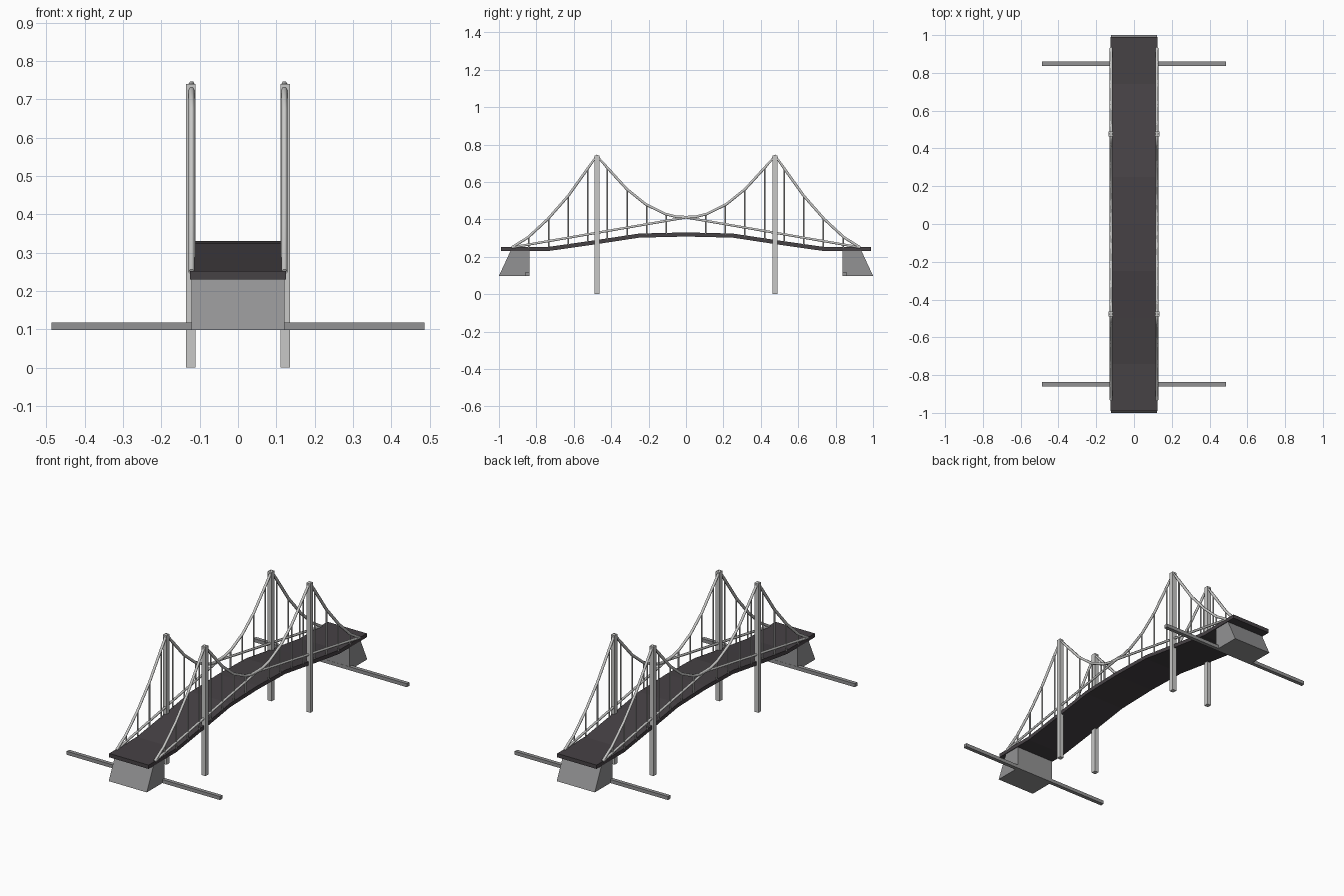
import bpy, bmesh
from mathutils import Vector

if "Cube" in bpy.data.objects:
    bpy.data.objects.remove(bpy.data.objects["Cube"])


def material(name, r, g, b):
    m = bpy.data.materials.new(name)
    m.diffuse_color = (r, g, b, 1)
    m.use_nodes = True
    m.node_tree.nodes["Principled BSDF"].inputs["Base Color"].default_value = m.diffuse_color
    return m


ASPHALT = material("dark asphalt", 0.062, 0.054, 0.060)
CONCRETE = material("grey concrete", 0.29, 0.29, 0.295)
STEEL = material("light steel", 0.58, 0.58, 0.57)


def add_object(name, bm, mat):
    bmesh.ops.recalc_face_normals(bm, faces=bm.faces)
    me = bpy.data.meshes.new(name)
    bm.to_mesh(me)
    bm.free()
    me.materials.append(mat)
    ob = bpy.data.objects.new(name, me)
    bpy.context.collection.objects.link(ob)
    return ob


def extrude_x(name, profile, half, mat):
    """Extrude a closed (y, z) outline across x."""
    bm = bmesh.new()
    face = bm.faces.new([bm.verts.new((-half, y, z)) for y, z in profile])
    ext = bmesh.ops.extrude_face_region(bm, geom=[face])["geom"]
    bmesh.ops.translate(bm, vec=(2 * half, 0, 0),
                        verts=[v for v in ext if isinstance(v, bmesh.types.BMVert)])
    return add_object(name, bm, mat)


def box(name, centre, size, mat):
    bm = bmesh.new()
    bmesh.ops.create_cube(bm, size=1)
    for v in bm.verts:
        v.co = Vector(centre) + v.co * Vector(size)
    return add_object(name, bm, mat)


def tubes(name, paths, radius, mat):
    """Round bars along (x, y, z) paths, turned into one mesh."""
    cu = bpy.data.curves.new(name, "CURVE")
    cu.dimensions = "3D"
    cu.bevel_depth = radius
    cu.bevel_resolution = 1
    cu.use_fill_caps = True
    for pts in paths:
        sp = cu.splines.new("POLY")
        sp.points.add(len(pts) - 1)
        for p, co in zip(sp.points, pts):
            p.co = (*co, 1)
    tmp = bpy.data.objects.new(name + "_path", cu)
    bpy.context.collection.objects.link(tmp)
    me = bpy.data.meshes.new_from_object(tmp.evaluated_get(bpy.context.evaluated_depsgraph_get()))
    bpy.data.objects.remove(tmp)
    me.name = name
    me.materials.clear()
    me.materials.append(mat)
    ob = bpy.data.objects.new(name, me)
    bpy.context.collection.objects.link(ob)


def lerp_z(pts, y):
    for (y0, z0), (y1, z1) in zip(pts, pts[1:]):
        if y0 <= y <= y1:
            return z0 + (z1 - z0) * (y - y0) / (y1 - y0)


def mirrored(half):
    """Half line from y = 0 outwards -> full line from -y to +y."""
    return [(-y, z) for y, z in half[:0:-1]] + half


# arched road deck
deck_top = mirrored([(0, 0.33), (0.25, 0.324), (0.5, 0.286), (0.74, 0.252), (0.99, 0.252)])
extrude_x("road_deck", deck_top + [(y, z - 0.022) for y, z in reversed(deck_top)], 0.125, ASPHALT)

# end abutments and the long cross beams at their feet
for s, end in ((-1, "front"), (1, "back")):
    extrude_x(end + "_abutment",
              [(s * 1.0, 0.098), (s * 0.935, 0.238), (s * 0.838, 0.238), (s * 0.838, 0.098)],
              0.121, CONCRETE)
    box(end + "_cross_beam", (0, s * 0.848, 0.108), (0.974, 0.022, 0.02), CONCRETE)

# towers, cables, straight rods and hangers on both sides
cable = mirrored([(0, 0.412), (0.05, 0.413), (0.11, 0.428), (0.215, 0.480), (0.317, 0.562),
                  (0.42, 0.675), (0.477, 0.740), (0.525, 0.672), (0.63, 0.525),
                  (0.74, 0.400), (0.845, 0.303), (0.93, 0.250)])
rod = [(-0.93, 0.25), (0, 0.41), (0.93, 0.25)]
hanger_ys = [s * (0.105 * i) for i in range(1, 9) for s in (-1, 1)]
for x, side in ((-0.123, "left"), (0.123, "right")):
    for s, end in ((-1, "front"), (1, "back")):
        box(f"{end}_{side}_tower", (x, s * 0.476, 0.37), (0.025, 0.026, 0.74), STEEL)
    cx = x * 0.985
    tubes(side + "_main_cable", [[(cx, y, z) for y, z in cable]], 0.008, STEEL)
    tubes(side + "_straight_rod", [[(cx, y, z) for y, z in rod]], 0.007, STEEL)
    tubes(side + "_hangers",
          [[(cx, y, lerp_z(deck_top, y) - 0.005), (cx, y, lerp_z(cable, y))] for y in hanger_ys],
          0.0045, STEEL)
